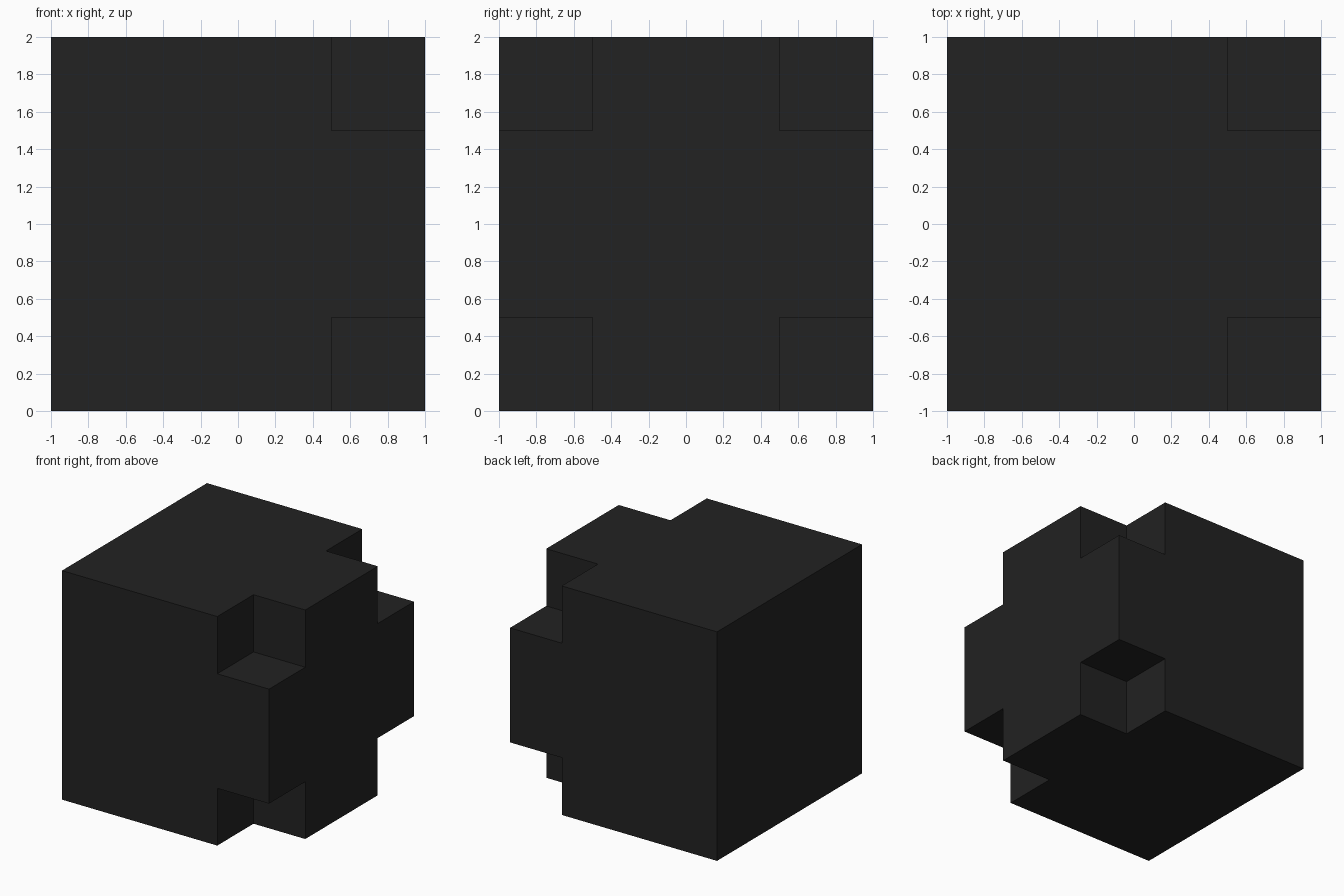
import bpy

if "Cube" in bpy.data.objects:
    bpy.data.objects.remove(bpy.data.objects["Cube"])

# One flat dark colour
dark = bpy.data.materials.new("charcoal")
dark.diffuse_color = (0.016, 0.016, 0.016, 1)
dark.use_nodes = True
dark.node_tree.nodes["Principled BSDF"].inputs["Base Color"].default_value = dark.diffuse_color


def box(name, centre, size):
    bpy.ops.mesh.primitive_cube_add(size=size, location=centre)
    ob = bpy.context.object
    ob.name = name
    ob.data.materials.append(dark)
    return ob


# Main block
block = box("notched_block", (0, 0, 1), 2)

# Cubic notches at the four corners of the right side (+x)
for y in (-1, 1):
    for z in (0, 2):
        cutter = box("corner_cutter", (1, y, z), 1)
        cutter.hide_render = True
        cutter.hide_set(True)
        cut = block.modifiers.new("corner_notch", 'BOOLEAN')
        cut.operation = 'DIFFERENCE'
        cut.solver = 'EXACT'
        cut.object = cutter
